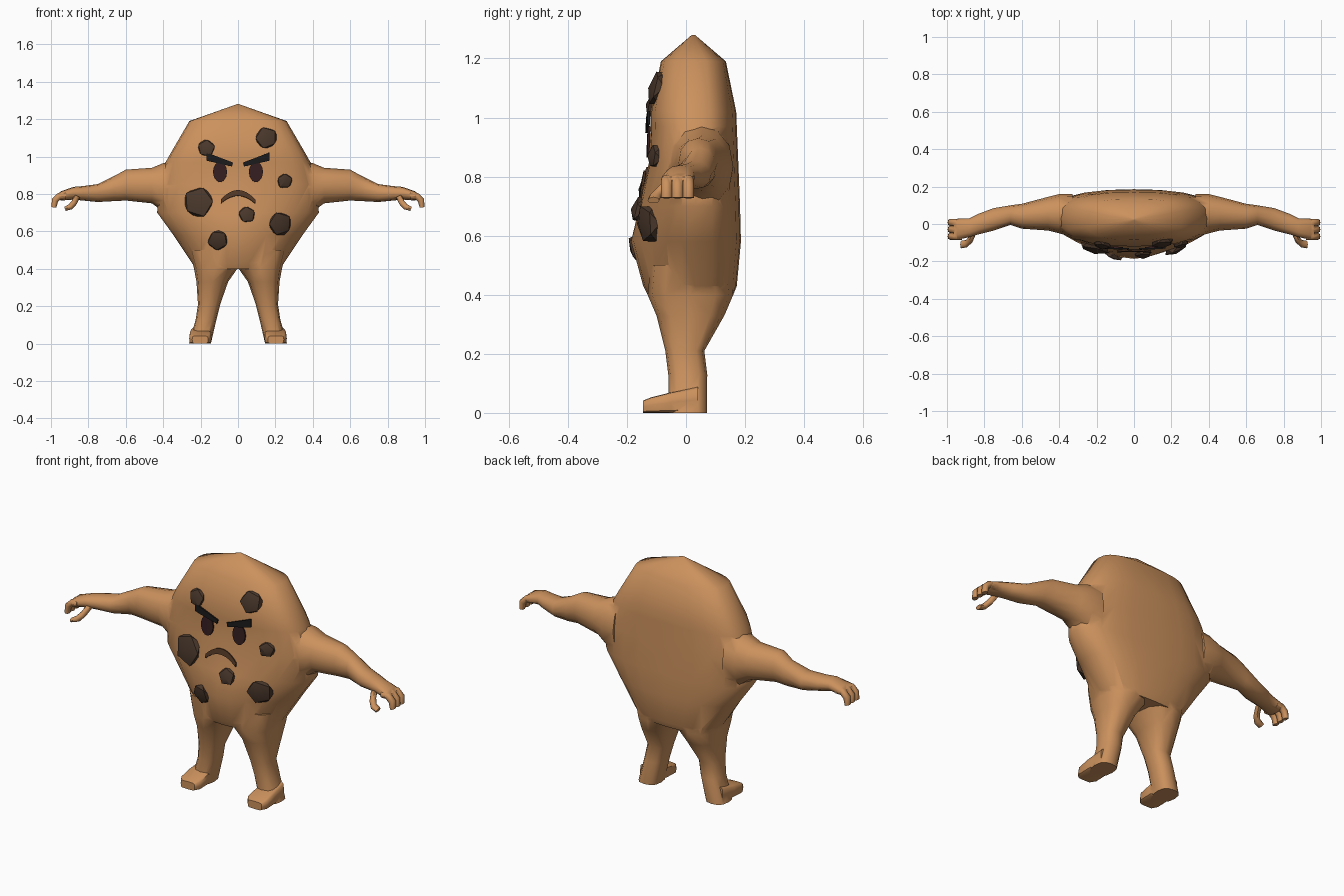
import bpy, bmesh, math, random
from mathutils import Vector
from mathutils.bvhtree import BVHTree

if "Cube" in bpy.data.objects:
    bpy.data.objects.remove(bpy.data.objects["Cube"])

random.seed(4)


def material(name, rgb):
    m = bpy.data.materials.new(name)
    m.diffuse_color = (*rgb, 1)
    m.use_nodes = True
    m.node_tree.nodes["Principled BSDF"].inputs["Base Color"].default_value = m.diffuse_color
    return m


DOUGH = material("baked dough", (0.60, 0.285, 0.11))
CHIP = material("dark chip", (0.066, 0.038, 0.024))
EYE = material("eye maroon", (0.035, 0.013, 0.015))
BROW = material("brow black", (0.011, 0.011, 0.012))
MOUTH = material("mouth brown", (0.085, 0.038, 0.018))


def make_object(name, bm, mat, angle=None):
    bmesh.ops.recalc_face_normals(bm, faces=bm.faces)
    me = bpy.data.meshes.new(name)
    bm.to_mesh(me)
    bm.free()
    me.materials.append(mat)
    if angle:
        me.shade_smooth()
        me.set_sharp_from_angle(angle=math.radians(angle))
    ob = bpy.data.objects.new(name, me)
    bpy.context.collection.objects.link(ob)
    return ob


def ring(c, u, v, n, e_neg=2.2, e_pos=2.2):
    """Superellipse loop around c; the exponent may differ on each side of v."""
    pts = []
    for i in range(n):
        a = 2 * math.pi * i / n
        co, si = math.cos(a), math.sin(a)
        k = 2 / (e_pos if si > 0 else e_neg)
        pts.append(Vector(c) + Vector(u) * math.copysign(abs(co) ** k, co)
                   + Vector(v) * math.copysign(abs(si) ** k, si))
    return pts


def loft(name, rings):
    bm = bmesh.new()
    loops = [[bm.verts.new(p) for p in r] for r in rings]
    n = len(loops[0])
    for a, b in zip(loops, loops[1:]):
        for i in range(n):
            j = (i + 1) % n
            bm.faces.new((a[i], a[j], b[j], b[i]))
    bm.faces.new(loops[0])
    bm.faces.new(loops[-1])
    return make_object(name, bm, DOUGH)


# Torso: z, half width, front y, back y, front exponent
torso = [(0.40, 0.225, -0.13, 0.16, 2.0), (0.43, 0.245, -0.145, 0.172, 1.9),
         (0.58, 0.345, -0.186, 0.186, 1.7), (0.70, 0.432, -0.158, 0.183, 1.9),
         (0.85, 0.427, -0.125, 0.177, 2.3), (0.97, 0.387, -0.12, 0.172, 2.6),
         (1.02, 0.359, -0.12, 0.17, 2.8), (1.19, 0.26, -0.085, 0.135, 2.8),
         (1.28, 0.006, 0.02, 0.03, 2.0)]
rings = []
for z, hw, yf, yb, e in torso:
    lower = ring((0, 0.03, z), (hw, 0, 0), (0, 0.03 - yf, 0), 24, e, 2.8)
    for p in lower:
        if p.y > 0.03:
            p.y = 0.03 + (p.y - 0.03) * (yb - 0.03) / (0.03 - yf)
    if z == 1.28:
        lower = ring((0, 0.025, z), (hw, 0, 0), (0, 0.005, 0), 24)
    rings.append(lower)
body = loft("body", rings)

# Limbs: sections as (position, low, high, low y, high y)
arm = [(0.33, 0.68, 0.98, -0.07, 0.16), (0.40, 0.705, 0.965, -0.05, 0.16),
       (0.46, 0.75, 0.94, -0.035, 0.145), (0.60, 0.765, 0.93, -0.025, 0.108),
       (0.66, 0.762, 0.897, -0.005, 0.10), (0.75, 0.757, 0.853, -0.035, 0.085),
       (0.83, 0.765, 0.842, -0.055, 0.055), (0.88, 0.77, 0.838, -0.07, 0.03),
       (0.945, 0.765, 0.815, -0.085, 0.028), (0.965, 0.775, 0.80, -0.08, 0.022)]
leg = [(0.50, 0.03, 0.26, -0.12, 0.15), (0.40, 0.004, 0.235, -0.13, 0.16),
       (0.33, 0.053, 0.222, -0.10, 0.13), (0.21, 0.095, 0.214, -0.07, 0.062),
       (0.13, 0.115, 0.226, -0.06, 0.072), (0.0, 0.145, 0.262, -0.06, 0.071)]
# Foot: y, low x, high x, top z
foot = [(0.04, 0.155, 0.25, 0.09), (-0.05, 0.142, 0.26, 0.07),
        (-0.12, 0.142, 0.261, 0.052), (-0.145, 0.16, 0.245, 0.042)]


def tube(name, s, pts, r, ry):
    """Curled digit through x, y, z points, bending in the xz plane."""
    out = []
    for i, p in enumerate(pts):
        d = Vector(pts[min(i + 1, len(pts) - 1)]) - Vector(pts[max(i - 1, 0)])
        nrm = Vector((-d.z, 0, d.x)).normalized() * r * (0.7 if i == len(pts) - 1 else 1)
        out.append(ring((s * p[0], p[1], p[2]), (s * nrm.x, 0, nrm.z), (0, ry, 0), 8))
    return loft(name, out)


parts = []
for s, side in ((1, "left"), (-1, "right")):
    parts.append(loft(side + "_arm", [
        ring((s * x, (y0 + y1) / 2, (z0 + z1) / 2), (0, 0, (z1 - z0) / 2),
             (0, (y1 - y0) / 2, 0), 12) for x, z0, z1, y0, y1 in arm]))
    parts.append(loft(side + "_leg", [
        ring((s * (x0 + x1) / 2, (y0 + y1) / 2, z), ((x1 - x0) / 2, 0, 0),
             (0, (y1 - y0) / 2, 0), 12, 2.6, 2.6) for z, x0, x1, y0, y1 in leg]))
    parts.append(loft(side + "_foot", [
        ring((s * (x0 + x1) / 2, y, z / 2), ((x1 - x0) / 2, 0, 0),
             (0, 0, z / 2), 12, 5, 5) for y, x0, x1, z in foot]))
    # Three curled fingers and a thumb
    for k, y in enumerate((0.008, -0.029, -0.066)):
        parts.append(tube(f"{side}_finger_{k}", s, [
            (0.92, y, 0.79), (0.955, y, 0.789), (0.979, y, 0.766), (0.984, y, 0.728)],
            0.018, 0.0185))
    parts.append(tube(side + "_thumb", s, [
        (0.86, -0.05, 0.79), (0.875, -0.085, 0.755), (0.895, -0.105, 0.732),
        (0.925, -0.11, 0.72)], 0.016, 0.02))

# Weld limbs and torso into one skin
for p in parts:
    mod = body.modifiers.new(p.name, 'BOOLEAN')
    mod.operation, mod.solver, mod.object = 'UNION', 'EXACT', p
bpy.context.view_layer.update()
dg = bpy.context.evaluated_depsgraph_get()
skin = bpy.data.meshes.new_from_object(body.evaluated_get(dg))
body.modifiers.clear()
body.data = skin
for p in parts:
    bpy.data.objects.remove(p)
skin.shade_smooth()
skin.set_sharp_from_angle(angle=math.radians(50))

bm = bmesh.new()
bm.from_mesh(skin)
tree = BVHTree.FromBMesh(bm)
bm.free()


def on_front(x, z, lift=0.0):
    hit = tree.ray_cast(Vector((x, -1, z)), Vector((0, 1, 0)))[0]
    return Vector((x, (hit.y if hit else -0.1) - lift, z))


# Chips: x, z, radius
chips = [(-0.17, 1.045, 0.05), (0.152, 1.10, 0.062), (-0.21, 0.758, 0.086),
         (0.25, 0.87, 0.045), (0.048, 0.69, 0.048), (0.225, 0.64, 0.068),
         (-0.108, 0.55, 0.058)]
for i, (x, z, r) in enumerate(chips):
    bm = bmesh.new()
    bmesh.ops.create_icosphere(bm, subdivisions=1, radius=1)
    spin = random.uniform(0, 6.28)
    c = on_front(x, z)
    slope = (on_front(x + 0.03, z).y - on_front(x - 0.03, z).y) / 0.06
    rise = (on_front(x, z + 0.03).y - on_front(x, z - 0.03).y) / 0.06
    for v in bm.verts:
        k = random.uniform(0.94, 1.08) * r
        px = (v.co.x * math.cos(spin) - v.co.y * math.sin(spin)) * k
        pz = (v.co.x * math.sin(spin) + v.co.y * math.cos(spin)) * k
        py = -v.co.z * (0.02 + 0.2 * r) + px * slope + pz * rise
        v.co = c + Vector((px, py, pz))
    make_object(f"chip_{i}", bm, CHIP, 30)


# Face details: thin strips laid on the front
def plate(name, top, bottom, mat, lift=0.008):
    bm = bmesh.new()
    a = [bm.verts.new(on_front(x, z, lift)) for x, z in top]
    b = [bm.verts.new(on_front(x, z, lift)) for x, z in bottom]
    for i in range(len(a) - 1):
        bm.faces.new((a[i], b[i], b[i + 1], a[i + 1]))
    for f in bm.faces:
        f.normal_update()
    ob = make_object(name, bm, mat)
    mod = ob.modifiers.new("thickness", 'SOLIDIFY')
    mod.thickness, mod.offset = 0.008, 0


def blend(p, q, n=5):
    return [(p[0] + (q[0] - p[0]) * i / n, p[1] + (q[1] - p[1]) * i / n) for i in range(n + 1)]


for s, side in ((1, "left"), (-1, "right")):
    arc = [math.pi * (0.03 + 0.94 * i / 10) for i in range(11)]
    plate(side + "_eye",
          [(s * 0.096 + 0.037 * math.cos(t), 0.918 + 0.054 * math.sin(t)) for t in arc],
          [(s * 0.096 + 0.037 * math.cos(t), 0.918 - 0.054 * math.sin(t)) for t in arc], EYE)
    plate(side + "_brow", blend((s * 0.027, 0.968), (s * 0.168, 1.022)),
          blend((s * 0.032, 0.947), (s * 0.168, 0.978)), BROW, 0.014)

steps = [i / 6 - 1 for i in range(13)]
plate("mouth", [(0.092 * t, 0.82 - 0.05 * t * t) for t in steps],
      [(0.092 * t, 0.79 - 0.042 * t * t) for t in steps], MOUTH)
